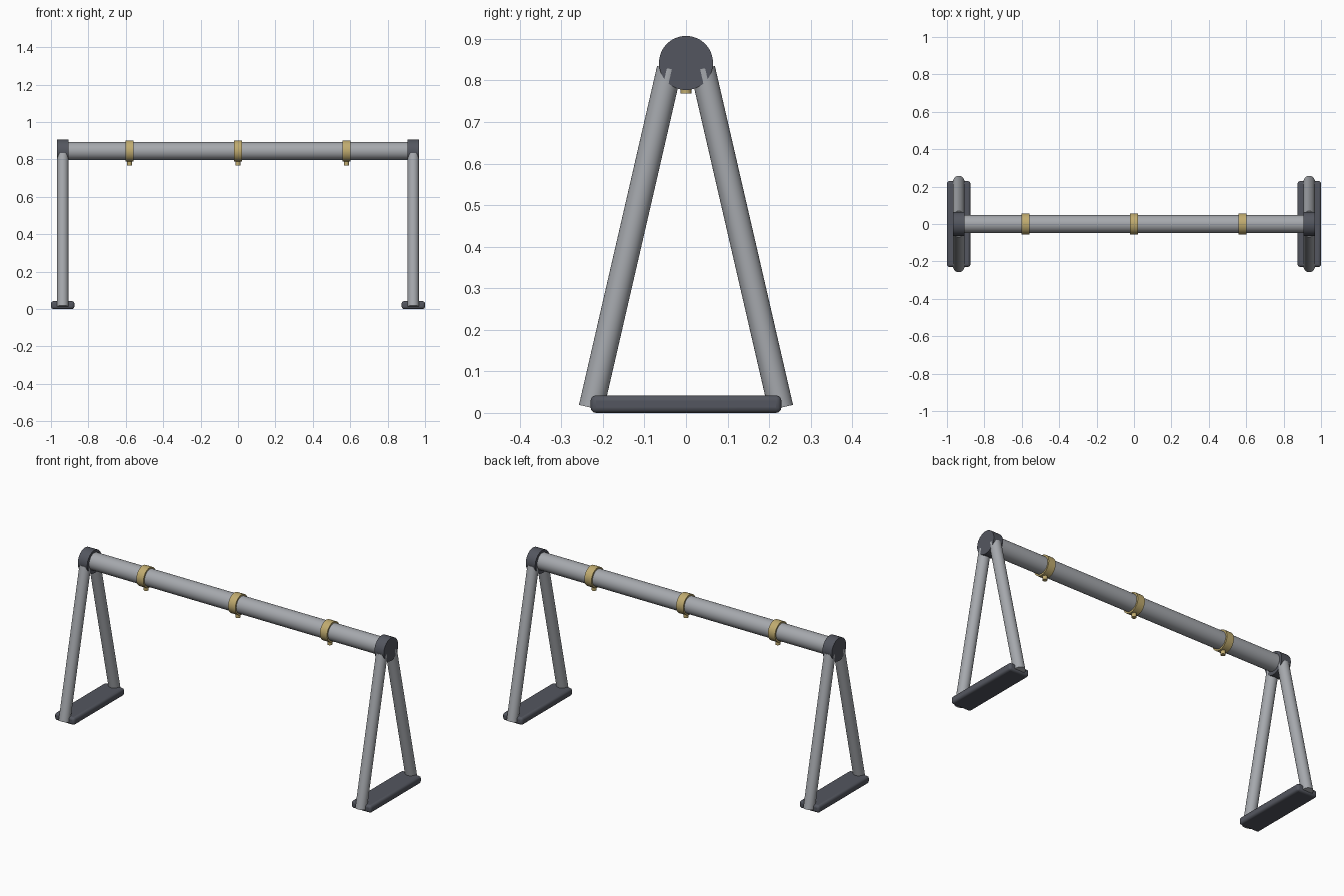
import bpy, math
from mathutils import Vector

cube = bpy.data.objects.get("Cube")
if cube:
    bpy.data.objects.remove(cube, do_unlink=True)


def material(name, rgb):
    m = bpy.data.materials.new(name)
    m.use_nodes = True
    m.diffuse_color = (*rgb, 1)
    m.node_tree.nodes["Principled BSDF"].inputs["Base Color"].default_value = (*rgb, 1)
    return m


steel = material("steel grey", (0.38, 0.395, 0.42))
dark = material("dark grey", (0.088, 0.094, 0.115))
brass = material("brass", (0.53, 0.41, 0.16))


def finish(name, mat):
    ob = bpy.context.object
    ob.name = name
    ob.data.materials.append(mat)
    bpy.ops.object.shade_smooth_by_angle(angle=math.radians(35))
    return ob


def rod(name, start, end, radius, mat):
    """Capped cylinder between two points."""
    a, b = Vector(start), Vector(end)
    d = b - a
    bpy.ops.mesh.primitive_cylinder_add(
        vertices=48, radius=radius, depth=d.length, location=(a + b) / 2,
        rotation=d.to_track_quat('Z', 'Y').to_euler())
    return finish(name, mat)


AXIS_Z = 0.845   # beam height
FRAME_X = 0.937  # centre of each end frame

# Top beam
rod("beam", (-FRAME_X, 0, AXIS_Z), (FRAME_X, 0, AXIS_Z), 0.048, steel)

# Collars with hanger studs
for x, label in ((-0.58, "right"), (0, "middle"), (0.58, "left")):
    rod(label + "_collar", (x - 0.0225, 0, AXIS_Z), (x + 0.0225, 0, AXIS_Z), 0.057, brass)
    rod(label + "_hanger_stud", (x, 0, 0.768), (x, 0, 0.81), 0.0128, brass)

# End frames: hub, two splayed legs and a foot pad
for s, side in ((-1, "right"), (1, "left")):
    x = s * FRAME_X
    rod(side + "_hub", (x - 0.0296, 0, 0.842), (x + 0.0296, 0, 0.842), 0.065, dark)
    for t, end in ((-1, "front"), (1, "back")):
        rod(f"{side}_{end}_leg", (x, t * 0.228, 0.0125), (x, t * 0.040, 0.828), 0.0303, steel)

    bpy.ops.mesh.primitive_cube_add(size=1, location=(s * 0.9375, 0, 0.021))
    pad = bpy.context.object
    pad.scale = (0.125, 0.459, 0.042)
    bpy.ops.object.transform_apply(location=False, rotation=False, scale=True)
    finish(side + "_foot_pad", dark)
    bevel = pad.modifiers.new("rounded edges", 'BEVEL')
    bevel.width = 0.0125
    bevel.segments = 3
